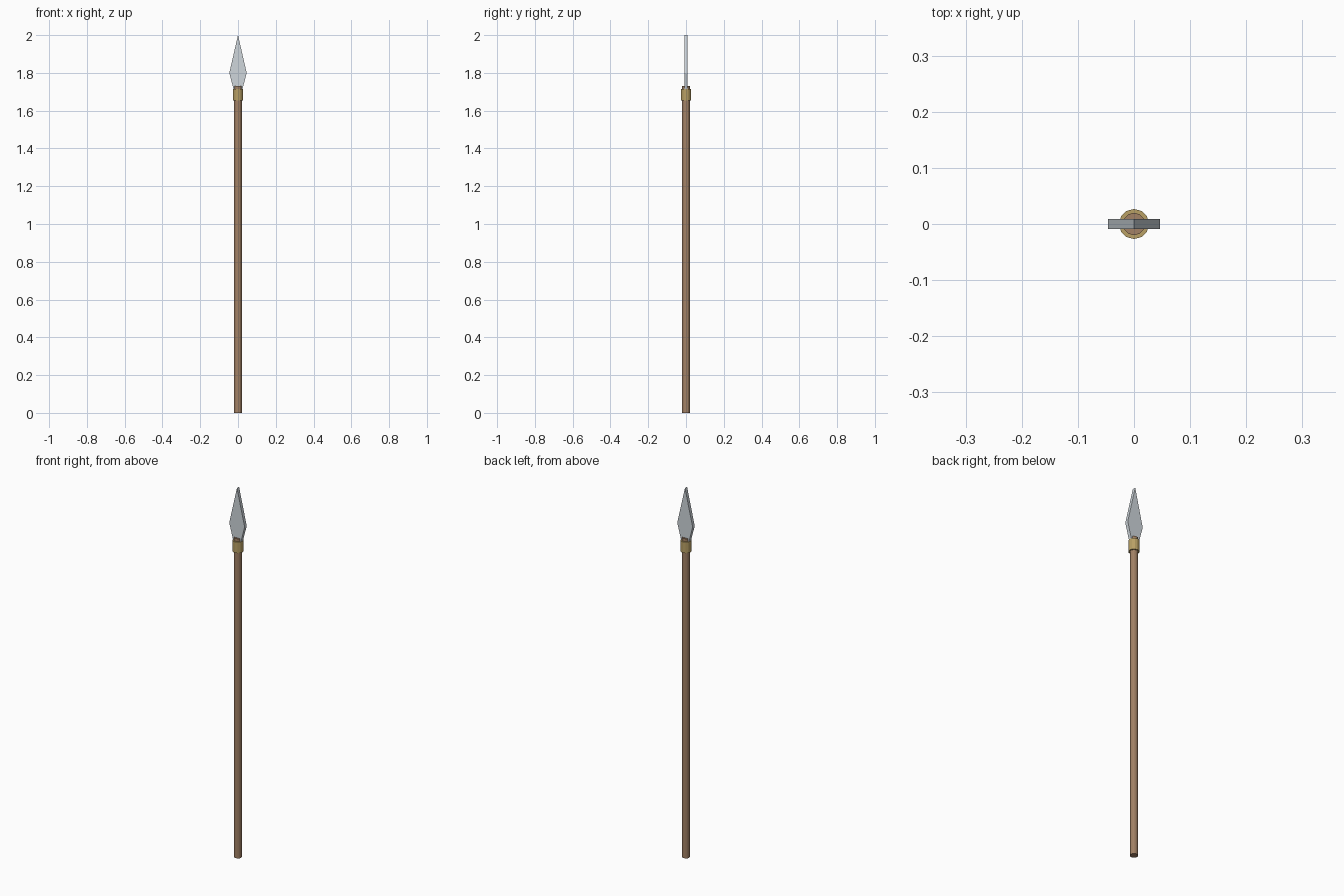
import bpy, bmesh

if "Cube" in bpy.data.objects:
    bpy.data.objects.remove(bpy.data.objects["Cube"])


def material(name, rgb):
    m = bpy.data.materials.new(name)
    m.diffuse_color = (*rgb, 1)
    m.use_nodes = True
    m.node_tree.nodes["Principled BSDF"].inputs["Base Color"].default_value = m.diffuse_color
    return m


def cylinder(name, radius, z0, z1, sides, mat):
    bpy.ops.mesh.primitive_cylinder_add(vertices=sides, radius=radius, depth=z1 - z0,
                                        location=(0, 0, (z0 + z1) / 2))
    ob = bpy.context.object
    ob.name = name
    ob.data.materials.append(mat)
    return ob


wood = material("wood", (0.36, 0.22, 0.13))
brass = material("brass", (0.48, 0.35, 0.13))
steel = material("steel", (0.62, 0.67, 0.71))

# Shaft and the collar that binds the head to it
cylinder("shaft", 0.02, 0, 1.73, 12, wood)
cylinder("collar", 0.0268, 1.655, 1.715, 12, brass)

# Flat leaf-shaped blade: outline extruded to constant thickness
half = 0.009
outline = [(-0.02, 1.70), (0.02, 1.70), (0.046, 1.80), (0, 2.0), (-0.046, 1.80)]
bm = bmesh.new()
face = bm.faces.new([bm.verts.new((x, -half, z)) for x, z in outline])
ext = bmesh.ops.extrude_face_region(bm, geom=[face])
moved = [g for g in ext["geom"] if isinstance(g, bmesh.types.BMVert)]
bmesh.ops.translate(bm, verts=moved, vec=(0, 2 * half, 0))
bmesh.ops.recalc_face_normals(bm, faces=bm.faces)
mesh = bpy.data.meshes.new("blade")
bm.to_mesh(mesh)
bm.free()
mesh.materials.append(steel)
blade = bpy.data.objects.new("blade", mesh)
bpy.context.collection.objects.link(blade)
